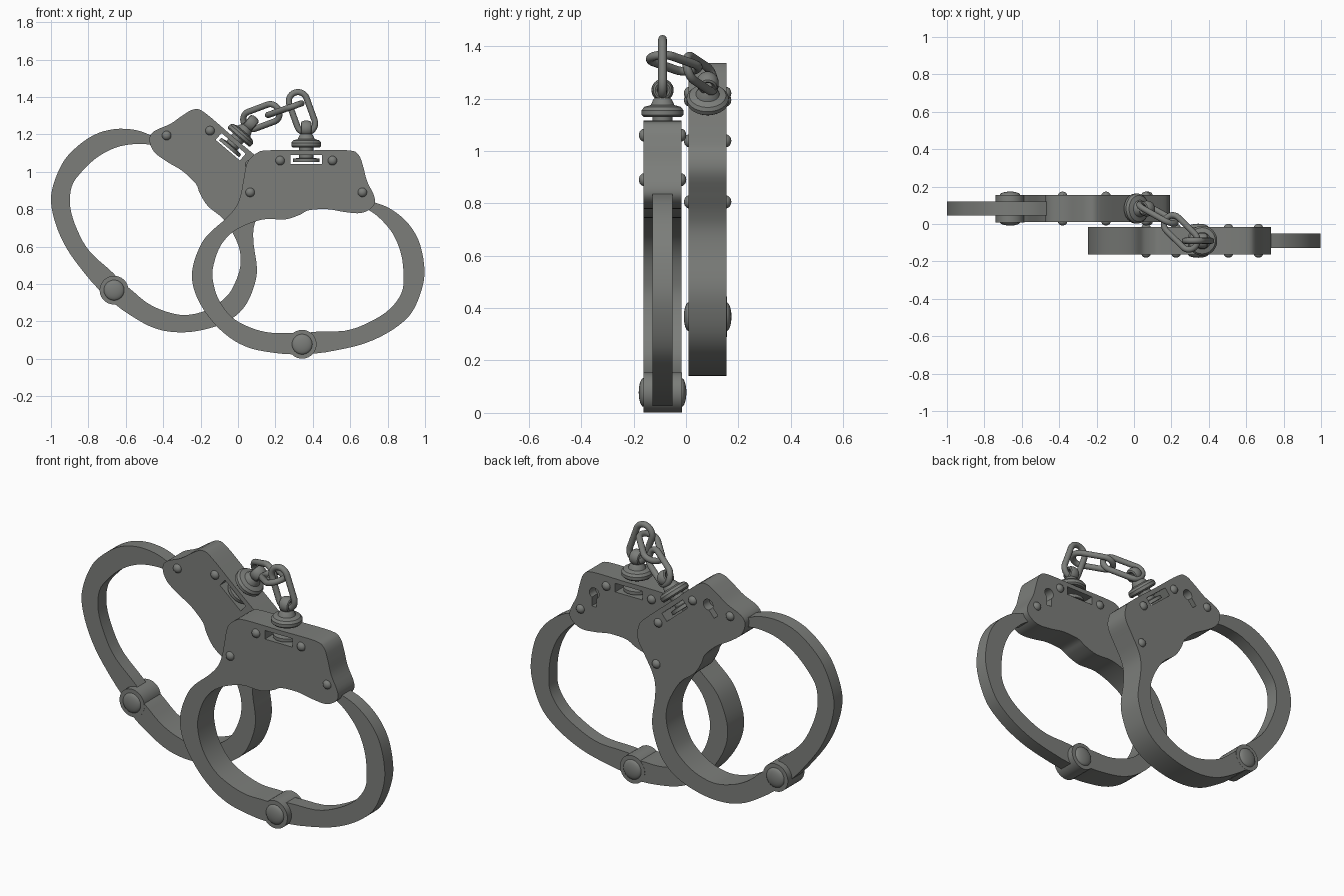
import bpy, bmesh, math
from mathutils import Matrix, Vector

if "Cube" in bpy.data.objects:
    bpy.data.objects.remove(bpy.data.objects["Cube"])

steel = bpy.data.materials.new("dark steel")
steel.diffuse_color = (0.2, 0.207, 0.195, 1)
steel.use_nodes = True
steel.node_tree.nodes["Principled BSDF"].inputs["Base Color"].default_value = steel.diffuse_color
HALF = 0.0725          # half thickness of the cuff body

# Cuff placements: local x is measured from the swivel axis, the back cuff is mirrored and tilted
PLACES = {
    "front": Matrix.Translation((0.365, -0.0895, 0)),
    "back": Matrix.Translation((-0.73, 0.0825, 0.322))
            @ Matrix.Rotation(math.radians(40.4), 4, 'Y') @ Matrix.Diagonal((-1, 1, 1, 1)),
}


def add(name, bm, place=None):
    bmesh.ops.recalc_face_normals(bm, faces=bm.faces)
    if place is not None:
        bm.transform(place)
        if place.determinant() < 0:
            bmesh.ops.reverse_faces(bm, faces=bm.faces)
    me = bpy.data.meshes.new(name)
    bm.to_mesh(me)
    bm.free()
    ob = bpy.data.objects.new(name, me)
    bpy.context.collection.objects.link(ob)
    me.materials.append(steel)
    return ob


def smooth_loop(pts, n=4):
    """Closed Catmull-Rom curve through the points."""
    out = []
    for i in range(len(pts)):
        a, b, c, d = (Vector(pts[(i + k) % len(pts)]) for k in (-1, 0, 1, 2))
        for j in range(n):
            t = j / n
            out.append(b + 0.5 * t * (c - a + t * (2*a - 5*b + 4*c - d + t * (3*b - a - 3*c + d))))
    return out


def slab(outline, y0, y1):
    """Extrude an x-z outline from y0 to y1."""
    bm = bmesh.new()
    f = bm.faces.new([bm.verts.new((p[0], y0, p[1])) for p in outline])
    r = bmesh.ops.extrude_face_region(bm, geom=[f])
    bmesh.ops.translate(bm, vec=(0, y1 - y0, 0),
                        verts=[v for v in r["geom"] if isinstance(v, bmesh.types.BMVert)])
    return bm


def circle(x, z, r, n=32):
    return [(x + r * math.cos(2*math.pi*i/n), z + r * math.sin(2*math.pi*i/n)) for i in range(n)]


def rect(x0, x1, z0, z1):
    return [(x0, z0), (x1, z0), (x1, z1), (x0, z1)]


def tube(path, side, r, n=12, flat=1.0):
    """Sweep a round section along a closed planar path; side is the plane normal."""
    bm = bmesh.new()
    rings = []
    for i, p in enumerate(path):
        t = (path[(i + 1) % len(path)] - path[i - 1]).normalized()
        o = t.cross(side)
        rings.append([bm.verts.new(p + r * (o * math.cos(a) + side * flat * math.sin(a)))
                      for a in (2*math.pi*k/n for k in range(n))])
    for i in range(len(rings)):
        a, b = rings[i - 1], rings[i]
        for k in range(n):
            bm.faces.new((a[k-1], a[k], b[k], b[k-1]))
    return bm


def lathe(profile, n=40):
    bm = bmesh.new()
    vs = [bm.verts.new((r, 0, z)) for r, z in profile]
    es = [bm.edges.new(p) for p in zip(vs, vs[1:])]
    bmesh.ops.spin(bm, geom=vs + es, cent=(0, 0, 0), axis=(0, 0, 1), angle=2*math.pi, steps=n)
    bmesh.ops.remove_doubles(bm, verts=bm.verts, dist=1e-5)
    return bm


# Outlines in front-view coordinates (x, z)
BODY = [(.10, 1.10), (.16, 1.115), (.38, 1.115), (.59, 1.115), (.645, 1.09), (.67, 1.025), (.69, .95),
        (.73, .865), (.722, .815), (.66, .78), (.57, .785), (.48, .80), (.38, .795), (.33, .77),
        (.25, .745), (.13, .745), (-.01, .69), (-.09, .61), (-.13, .505), (-.135, .425),
        (-.105, .32), (-.035, .225), (.06, .17), (.17, .14), (.33, .13), (.33, .03), (.14, .04),
        (.01, .08), (-.10, .16), (-.185, .265), (-.235, .37), (-.245, .47), (-.215, .575),
        (-.165, .66), (-.065, .75), (-.01, .815), (.015, .88), (.03, .96), (.05, 1.05)]
ARM = [(.66, .86), (.725, .838), (.81, .805), (.90, .735), (.965, .635), (.995, .505), (.99, .40),
       (.945, .275), (.88, .195), (.755, .115), (.595, .06), (.36, .03), (.36, .135), (.57, .15),
       (.70, .195), (.81, .265), (.875, .355), (.885, .45), (.872, .56), (.83, .665),
       (.765, .745), (.70, .795), (.64, .82)]


def local(pts):
    return [(x - 0.365, z) for x, z in smooth_loop(pts)]


def dome(name, x, y, z, r, h, place):
    bm = bmesh.new()
    bmesh.ops.create_uvsphere(bm, u_segments=24, v_segments=12, radius=1)
    bm.transform(Matrix.Translation((x, y, z)) @ Matrix.Diagonal((r, h, r, 1))
                 @ Matrix.Rotation(math.pi/2, 4, 'X'))
    add(name, bm, place)


for tag, place in PLACES.items():
    # Cuff body with a through slot and a keyhole on its rear face
    body = add(tag + "_cuff_body", slab(local(BODY), -HALF, HALF))
    cutters = [slab(rect(-.085, .085, 1.042, 1.09), -.2, .2),
               slab(circle(.215, 1.0, .03, 24), .02, .2),
               slab(rect(.2, .23, .925, 1.0), .02, .2)]
    for bm in cutters:
        cut = add("cutter", bm)
        cut.hide_render = True
        mod = body.modifiers.new("cut", 'BOOLEAN')
        mod.operation, mod.solver, mod.object = 'DIFFERENCE', 'EXACT', cut
        bpy.context.view_layer.objects.active = body
        bpy.ops.object.modifier_apply(modifier=mod.name)
        bpy.data.objects.remove(cut)
    body.data.transform(place)
    if place.determinant() < 0:
        body.data.flip_normals()

    # Swinging arm, hinge barrel and rivets on both faces
    add(tag + "_swing_arm", slab(local(ARM), -.0375, .0375), place)
    add(tag + "_hinge_barrel", slab(circle(-.022, .078, .077), -HALF - .001, HALF + .001), place)
    for s in (-1, 1):
        dome(tag + "_hinge_pin", -.022, s * HALF, .078, .055, .0185, place)
        for x, z in ((-.14, 1.06), (.14, 1.06), (-.30, .89), (.30, .89)):
            dome(tag + "_rivet", x, s * (HALF - .003), z, .025, .021, place)

    # Swivel post with flange, and its eye
    add(tag + "_swivel", lathe([(0, 1.052), (.07, 1.052), (.07, 1.07), (.038, 1.075), (.038, 1.13),
                                (.072, 1.13), (.08, 1.138), (.08, 1.155), (.07, 1.168),
                                (.045, 1.175), (.036, 1.195), (.025, 1.208), (0, 1.21)]), place)
    ring = [Vector((0, y, z)) for y, z in circle(0, 1.232, .028)]
    add(tag + "_swivel_eye", tube(ring, Vector((1, 0, 0)), .0145, flat=2.0), place)


# Chain: three stadium-shaped links (centre, long direction, plane hint)
def link(name, centre, along, hint):
    c, d = Vector(centre), Vector(along).normalized()
    n = Vector(hint)
    n = (n - n.dot(d) * d).normalized()
    w = n.cross(d)
    path = []
    for s in (1, -1):
        for i in range(15):
            a = math.pi * i / 14 - math.pi / 2
            path.append(c + s * (d * (.063 + .049 * math.cos(a)) + w * .049 * math.sin(a)))
    add(name, tube(path, n, .0165))


link("chain_link_front", (.342, -.0895, 1.318), (-.34, 0, .94), (0, 1, 0))
link("chain_link_middle", (.25, -.045, 1.335), (.69, -.68, .24), (-.33, 0, .945))
link("chain_link_back", (.125, .055, 1.295), (.8, -.45, .3), (0, 1, .1))

# Smooth shading with crisp edges
bpy.ops.object.select_all(action='SELECT')
bpy.ops.object.shade_smooth_by_angle(angle=math.radians(35))
